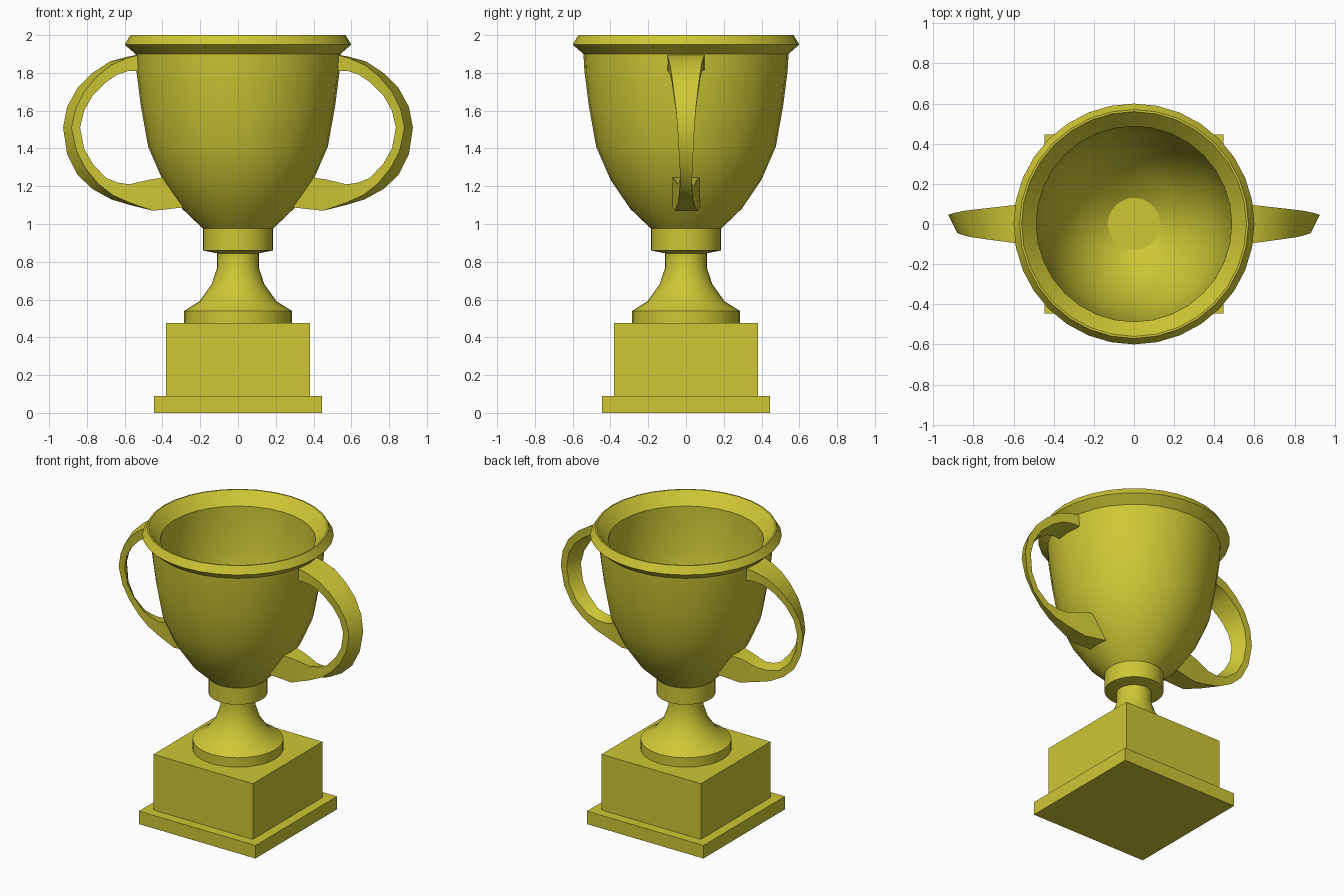
import bpy, bmesh, math

if "Cube" in bpy.data.objects:
    bpy.data.objects.remove(bpy.data.objects["Cube"])

gold = bpy.data.materials.new("gold")
gold.diffuse_color = (0.62, 0.57, 0.035, 1)
gold.use_nodes = True
gold.node_tree.nodes["Principled BSDF"].inputs["Base Color"].default_value = gold.diffuse_color


def finish(name, bm, angle=None):
    bmesh.ops.recalc_face_normals(bm, faces=bm.faces)
    mesh = bpy.data.meshes.new(name)
    bm.to_mesh(mesh)
    bm.free()
    obj = bpy.data.objects.new(name, mesh)
    bpy.context.collection.objects.link(obj)
    mesh.materials.append(gold)
    if angle:
        bpy.ops.object.select_all(action='DESELECT')
        obj.select_set(True)
        bpy.context.view_layer.objects.active = obj
        bpy.ops.object.shade_smooth_by_angle(angle=math.radians(angle))
    return obj


def lathe(name, profile, sides=32):
    """Revolve (radius, z) points around z, closing both ends with discs."""
    bm = bmesh.new()
    rings = [[bm.verts.new((r * math.cos(2 * math.pi * i / sides),
                            r * math.sin(2 * math.pi * i / sides), z))
              for i in range(sides)] for r, z in profile]
    for a, b in zip(rings, rings[1:]):
        for i in range(sides):
            j = (i + 1) % sides
            bm.faces.new((a[i], a[j], b[j], b[i]))
    bm.faces.new(rings[0])
    bm.faces.new(rings[-1])
    return finish(name, bm, 30)


def box(name, half, z0, z1):
    bm = bmesh.new()
    bmesh.ops.create_cube(bm, size=1)
    for v in bm.verts:
        v.co = (v.co.x * 2 * half, v.co.y * 2 * half, z0 if v.co.z < 0 else z1)
    return finish(name, bm)


# Square plinth in two steps
box("base_slab", 0.445, 0, 0.09)
box("plinth", 0.38, 0.09, 0.475)

# Flared stem, collar and hollow bowl with an angled rim
lathe("stem", [(0.285, 0.475), (0.285, 0.54), (0.205, 0.59), (0.14, 0.68),
               (0.11, 0.77), (0.11, 0.84), (0.11, 0.88)])
lathe("collar", [(0.11, 0.845), (0.185, 0.86), (0.185, 0.98)])
lathe("bowl", [(0.185, 0.975), (0.295, 1.08), (0.40, 1.235), (0.476, 1.41),
               (0.515, 1.63), (0.538, 1.81), (0.543, 1.90), (0.60, 1.95),
               (0.57, 2.0), (0.56, 2.0), (0.487, 1.92), (0.485, 1.81),
               (0.465, 1.63), (0.428, 1.43), (0.35, 1.26), (0.25, 1.12),
               (0.13, 1.04)])

# Handle sections: outer x, z, inner x, z, half width, twist
sections = [
    (0.51, 1.90, 0.51, 1.81, 0.10, 0.0),
    (0.59, 1.885, 0.58, 1.81, 0.095, 0.1),
    (0.68, 1.86, 0.64, 1.79, 0.085, 0.25),
    (0.77, 1.80, 0.70, 1.75, 0.075, 0.35),
    (0.85, 1.72, 0.77, 1.68, 0.065, 0.45),
    (0.905, 1.62, 0.815, 1.60, 0.053, 0.5),
    (0.926, 1.51, 0.836, 1.51, 0.045, 0.5),
    (0.905, 1.37, 0.815, 1.40, 0.038, 0.55),
    (0.85, 1.26, 0.77, 1.32, 0.033, 0.55),
    (0.77, 1.185, 0.70, 1.245, 0.032, 0.45),
    (0.67, 1.13, 0.64, 1.22, 0.036, 0.25),
    (0.57, 1.10, 0.575, 1.21, 0.043, 0.1),
    (0.45, 1.07, 0.47, 1.235, 0.058, 0.0),
    (0.27, 1.09, 0.37, 1.25, 0.075, 0.0),
]


def handle(name, side):
    bm = bmesh.new()
    rings = []
    for ox, oz, ix, iz, w, t in sections:
        dx, dz = (ox - ix) * t, (oz - iz) * t
        corners = [(ox - dx, -w, oz - dz), (ox, w, oz),
                   (ix + dx, w, iz + dz), (ix, -w, iz)]
        rings.append([bm.verts.new((side * x, y, z)) for x, y, z in corners])
    for a, b in zip(rings, rings[1:]):
        for i in range(4):
            j = (i + 1) % 4
            bm.faces.new((a[i], a[j], b[j], b[i]))
    bm.faces.new(rings[0])
    bm.faces.new(rings[-1])
    return finish(name, bm, 30)


# Twisted ribbon handles, mirrored left and right
handle("right_handle", 1)
handle("left_handle", -1)
